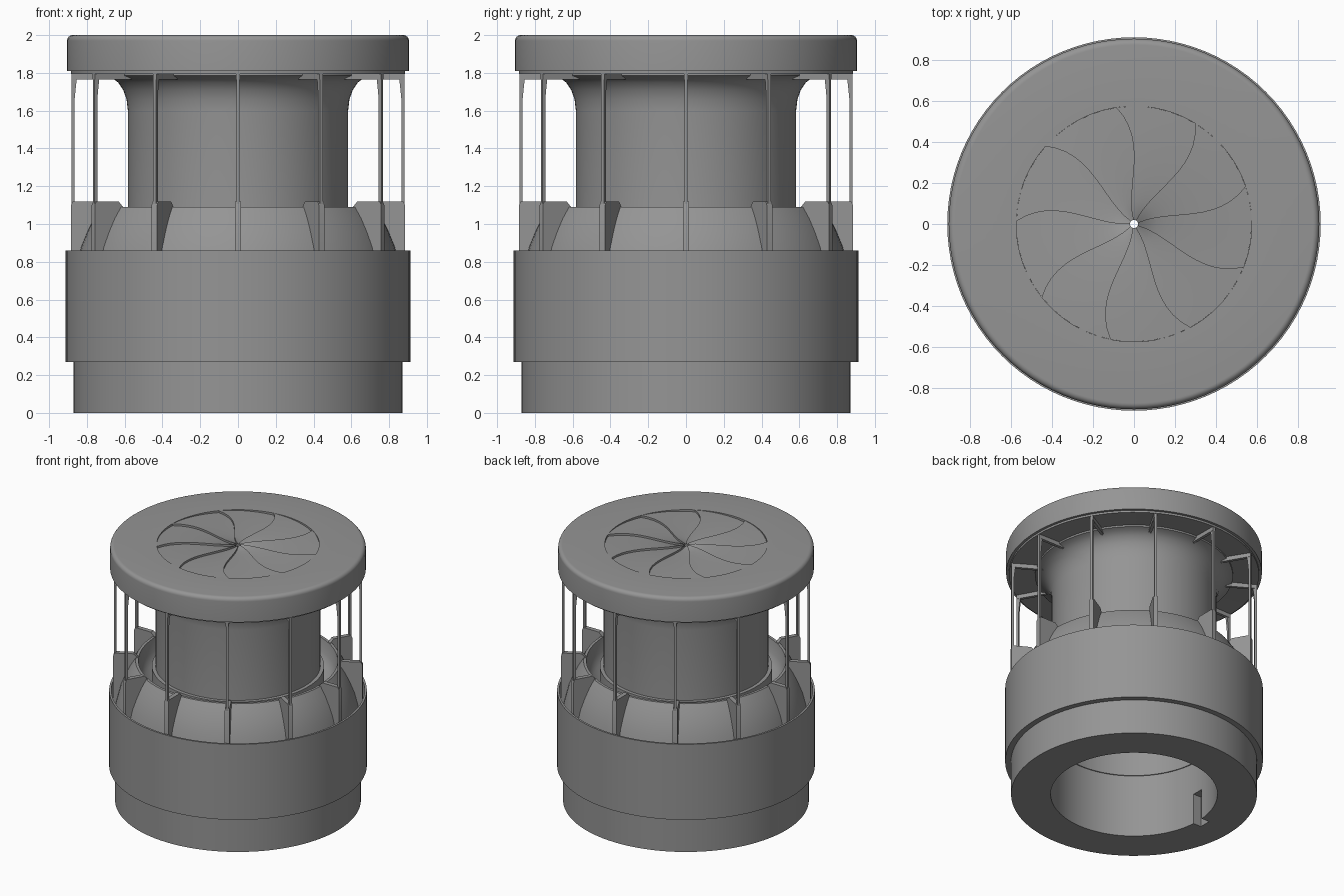
import bpy, bmesh
from math import sin, cos, pi, radians

if "Cube" in bpy.data.objects:
    bpy.data.objects.remove(bpy.data.objects["Cube"])

SEG = 96
dark = bpy.data.materials.new("dark_grey")
dark.diffuse_color = (.3, .3, .3, 1)
dark.use_nodes = True
dark.node_tree.nodes["Principled BSDF"].inputs["Base Color"].default_value = dark.diffuse_color


def finish(name, bm, angle=30):
    bmesh.ops.recalc_face_normals(bm, faces=bm.faces)
    me = bpy.data.meshes.new(name)
    bm.to_mesh(me)
    bm.free()
    me.materials.append(dark)
    ob = bpy.data.objects.new(name, me)
    bpy.context.collection.objects.link(ob)
    bpy.ops.object.select_all(action='DESELECT')
    ob.select_set(True)
    bpy.context.view_layer.objects.active = ob
    bpy.ops.object.shade_smooth_by_angle(angle=radians(angle))
    return ob


def lathe(name, profile):
    """Revolve a closed (radius, z) loop around z."""
    bm = bmesh.new()
    rings = [[bm.verts.new((r * cos(2 * pi * s / SEG), r * sin(2 * pi * s / SEG), z))
              for r, z in profile] for s in range(SEG)]
    n = len(profile)
    for s in range(SEG):
        a, b = rings[s], rings[(s + 1) % SEG]
        for i in range(n):
            j = (i + 1) % n
            bm.faces.new((a[i], b[i], b[j], a[j]))
    return finish(name, bm)


def radial_plates(name, outline, thick, count=12):
    """Copies of a flat (radius, z) outline standing radially around z."""
    bm = bmesh.new()
    for k in range(count):
        a = 2 * pi * k / count
        c, s = cos(a), sin(a)
        sides = [[bm.verts.new((r * c - t * s, r * s + t * c, z)) for r, z in outline]
                 for t in (-thick / 2, thick / 2)]
        n = len(outline)
        bm.faces.new(sides[0])
        bm.faces.new(sides[1][::-1])
        for i in range(n):
            j = (i + 1) % n
            bm.faces.new((sides[0][i], sides[0][j], sides[1][j], sides[1][i]))
    return finish(name, bm)


# Base: stepped drum with thin outer lip, domed inner collar and bore
base = lathe("base_housing", [
    (.59, 0), (.87, 0), (.87, .27), (.912, .27), (.912, .86), (.897, .86),
    (.897, .64), (.875, .70), (.85, .80), (.83, .88), (.797, .96), (.763, 1.03),
    (.725, 1.09), (.705, 1.09), (.69, 1.0), (.66, .94), (.60, .90),
    (.583, .90), (.583, .49), (.59, .49)])

# Locking notch in the bore
bpy.ops.mesh.primitive_cube_add(size=1, location=(-.60, 0, .09))
cutter = bpy.context.object
cutter.name = "notch_cutter"
cutter.scale = (.11, .09, .30)
cutter.hide_render = True
cutter.data.materials.append(dark)
mod = base.modifiers.new("notch", 'BOOLEAN')
mod.operation = 'DIFFERENCE'
mod.solver = 'EXACT'
mod.object = cutter
bpy.context.view_layer.objects.active = base
bpy.ops.object.modifier_apply(modifier=mod.name)
bpy.data.objects.remove(cutter)

# Central pipe with a seat ring at its foot, flaring into the cap
lathe("central_pipe", [
    (.57, .88), (.61, .88), (.61, 1.05), (.583, 1.05), (.583, 1.60), (.59, 1.66),
    (.608, 1.71), (.635, 1.75), (.67, 1.775), (.70, 1.785), (.70, 1.81), (.57, 1.81)])

# Cap ring with rounded top edge
arc = [(.875 + .03 * cos(a * pi / 12), 1.97 + .03 * sin(a * pi / 12)) for a in range(7)]
lathe("cap_ring", [(.575, 1.80), (.885, 1.795), (.885, 1.81), (.905, 1.81)] + arc + [(.575, 2.0)])

# Twelve lower fins, slim posts and ribs below the cap
radial_plates("lower_fins", [(.885, .66), (.885, 1.10), (.875, 1.12), (.74, 1.12),
                             (.712, 1.09), (.78, .95), (.85, .70)], .034)
radial_plates("posts", [(.865, 1.0), (.882, 1.0), (.882, 1.79), (.85, 1.79),
                        (.858, 1.73), (.865, 1.66)], .018)
radial_plates("cap_ribs", [(.64, 1.765), (.882, 1.765), (.882, 1.80), (.64, 1.80)], .022)

# Rotor: nine swept blades, each rising to a small step
BLADES, NR, NT = 9, 12, 6
bm = bmesh.new()
for k in range(BLADES):
    top, low = [], []
    for i in range(NR + 1):
        r = .02 + (.575 - .02) * i / NR
        u = (r - .33) / .22
        sweep = 10 + min(7 * u * u, 11)
        for j in range(NT + 1):
            a = radians(sweep + 40 * (k + j / NT))
            top.append(bm.verts.new((r * cos(a), r * sin(a), 1.984 + .015 * j / NT)))
            low.append(bm.verts.new((r * cos(a), r * sin(a), 1.93)))
    w = NT + 1
    for i in range(NR):
        for j in range(NT):
            q = (i * w + j, i * w + j + 1, (i + 1) * w + j + 1, (i + 1) * w + j)
            bm.faces.new([top[v] for v in q])
            bm.faces.new([low[v] for v in q[::-1]])
    edge = [(i * w, (i + 1) * w) for i in range(NR)]
    edge += [(a + NT, b + NT) for a, b in edge]
    edge += [(o + j, o + j + 1) for o in (0, NR * w) for j in range(NT)]
    for a, b in edge:
        bm.faces.new((top[a], top[b], low[b], low[a]))
finish("rotor_blades", bm)
